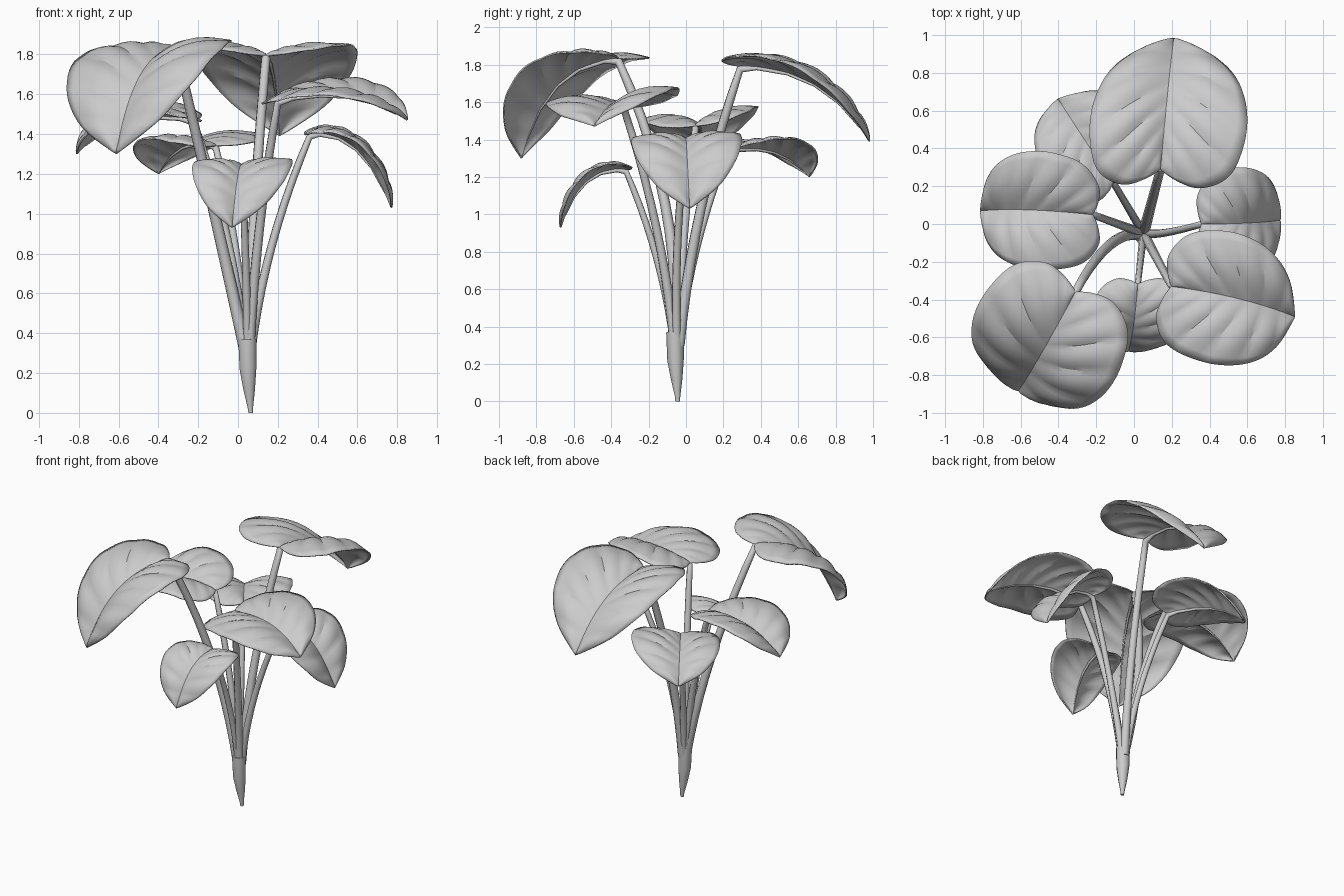
import bpy, bmesh, math
from mathutils import Vector as V

if "Cube" in bpy.data.objects:
    bpy.data.objects.remove(bpy.data.objects["Cube"])

CROWN = V((0.05, -0.05, 0.30))

# half-leaf outline: (along midrib, fraction of half width)
OUTLINE = [(0, 0), (-0.045, 0.22), (-0.055, 0.5), (0.03, 0.8), (0.18, 0.95),
           (0.42, 1.0), (0.67, 0.87), (0.87, 0.54), (1, 0)]

# name: midrib base, control, tip, left wide point, right wide point, sideways bow of the stalk
LEAVES = {
    "back": ((.14, .29, 1.79), (.18, .74, 1.80), (.21, .98, 1.39), (-.23, .57, 1.79), (.60, .53, 1.79), (0, 0)),
    "front_left": ((-.31, -.36, 1.83), (-.52, -.75, 1.82), (-.61, -.88, 1.30), (-.11, -.84, 1.78), (-.82, -.42, 1.74), (-.09, .11)),
    "left": ((-.22, .05, 1.47), (-.60, .09, 1.55), (-.81, .07, 1.30), (-.53, -.24, 1.49), (-.53, .39, 1.56), (0, 0)),
    "back_left": ((-.11, .22, 1.34), (-.30, .50, 1.40), (-.40, .66, 1.20), (-.48, .29, 1.36), (.04, .58, 1.39), (0, 0)),
    "right": ((.36, 0, 1.40), (.62, 0, 1.44), (.77, .02, 1.03), (.57, .30, 1.38), (.57, -.29, 1.36), (0, -.03)),
    "front_right": ((.20, -.33, 1.57), (.58, -.38, 1.66), (.85, -.49, 1.47), (.56, -.05, 1.66), (.42, -.74, 1.58), (0, 0)),
    "front": ((.02, -.32, 1.24), (0, -.57, 1.27), (-.03, -.67, .93), (.27, -.50, 1.23), (-.23, -.50, 1.22), (0, 0)),
}


def bezier(a, b, c, t):
    if t < 0:                       # straight continuation behind the base
        return a + (b - a) * 2 * t
    return a * (1 - t) ** 2 + b * 2 * t * (1 - t) + c * t * t


def outline(t):
    """Catmull-Rom sample of the outline."""
    n = len(OUTLINE) - 1
    i = min(int(t * n), n - 1)
    f = t * n - i
    p = [V(OUTLINE[max(0, min(n, i + k))]) for k in (-1, 0, 1, 2)]
    return 0.5 * (2 * p[1] + (p[2] - p[0]) * f
                  + (2 * p[0] - 5 * p[1] + 4 * p[2] - p[3]) * f * f
                  + (3 * p[1] - p[0] - 3 * p[2] + p[3]) * f ** 3)


def smooth(ob, angle=60):
    bpy.ops.object.select_all(action='DESELECT')
    ob.select_set(True)
    bpy.context.view_layer.objects.active = ob
    bpy.ops.object.shade_smooth_by_angle(angle=math.radians(angle))


def make_leaf(name, base, ctrl, tip, left, right, rows=42, cols=8):
    a, b, c = V(base), V(ctrl), V(tip)
    mid = bezier(a, b, c, 0.42)
    size = (V(left) - V(right)).length / 2
    bm = bmesh.new()
    for wide in (V(left), V(right)):
        wing = wide - mid
        grid = []
        for j in range(rows + 1):
            t = j / rows
            edge = outline(t)
            row = []
            for i in range(cols + 1):
                u = i / cols
                s = t + (edge.x - t) * u
                q = max(edge.y, 0) * u
                p = bezier(a, b, c, s)
                tan = bezier(a, b, c, s + .01) - bezier(a, b, c, s - .01)
                n = tan.cross(wing).normalized()
                if n.z < 0:
                    n = -n
                # arched half blade, folded up towards the tip, with pads between veins
                w = max(edge.y, 0)
                bulge = 0.11 * math.sin(math.pi * u) * math.sqrt(w)
                fold = 0.25 * max(0, t - .45) * u * w
                pads = 0.045 * (abs(math.sin(math.pi * 7 * t)) - .6) * math.sin(math.pi * u * .9) * w
                row.append(bm.verts.new(p + wing * q + n * size * (bulge + fold + pads)))
            grid.append(row)
        for j in range(rows):
            for i in range(cols):
                bm.faces.new((grid[j][i], grid[j][i + 1], grid[j + 1][i + 1], grid[j + 1][i]))
    bmesh.ops.remove_doubles(bm, verts=bm.verts, dist=0.0005)
    bmesh.ops.recalc_face_normals(bm, faces=bm.faces)
    me = bpy.data.meshes.new(name)
    bm.to_mesh(me)
    bm.free()
    ob = bpy.data.objects.new(name, me)
    bpy.context.collection.objects.link(ob)
    smooth(ob, 30)
    mod = ob.modifiers.new("thickness", 'SOLIDIFY')
    mod.thickness = 0.008
    mod.offset = 0


def make_tube(name, points, radii, res):
    cu = bpy.data.curves.new(name, 'CURVE')
    cu.dimensions = '3D'
    cu.bevel_depth = 1
    cu.bevel_resolution = res
    cu.use_fill_caps = True
    sp = cu.splines.new('POLY')
    sp.points.add(len(points) - 1)
    for pt, p, r in zip(sp.points, points, radii):
        pt.co = (*p, 1)
        pt.radius = r
    ob = bpy.data.objects.new(name, cu)
    bpy.context.collection.objects.link(ob)
    bpy.ops.object.select_all(action='DESELECT')
    ob.select_set(True)
    bpy.context.view_layer.objects.active = ob
    bpy.ops.object.convert(target='MESH')
    smooth(bpy.context.object)


for name, (*pts, bow) in LEAVES.items():
    make_leaf(name + "_leaf", *pts)
    # stalk: rises steeply, leans outward, then runs on as the midrib
    end = V(pts[0])
    out = V((end.x - CROWN.x, end.y - CROWN.y, 0))
    start = CROWN + out.normalized() * 0.013
    ctrl = start + out * 0.22 + V((*bow, 0))
    ctrl.z = (start.z + end.z) / 2
    r = 0.021 + 0.010 * (end.z - 1.2) / 0.6
    path = [bezier(start, ctrl, end - V((0, 0, .012)), k / 10) for k in range(11)]
    radii = [r * (1 - 0.025 * k) for k in range(11)]
    for k in (0.1, 0.3, 0.5, 0.7, 0.9):
        path.append(bezier(V(pts[0]), V(pts[1]), V(pts[2]), k) - V((0, 0, .006)))
        radii.append(0.010 * (1 - k) + 0.002)
    make_tube(name + "_stalk", path, radii, 2)

# tapered root crown
make_tube("root_crown",
          [(.064, -.045, 0), (.062, -.045, .03), (.056, -.05, .12), (.05, -.056, .22), (.047, -.058, .37)],
          [.012, .015, .031, .044, .048], 3)
